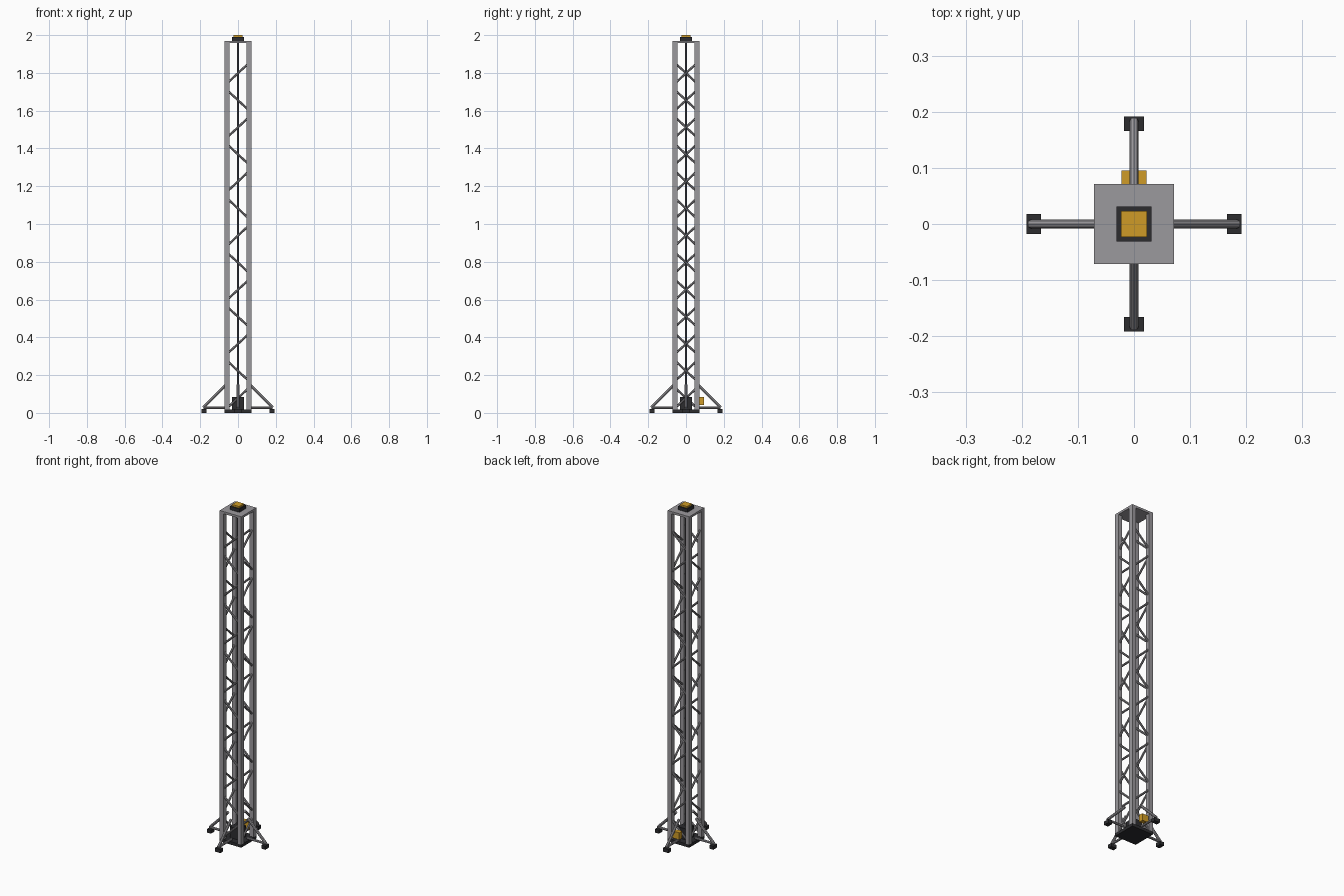
import bpy
from mathutils import Vector

cube = bpy.data.objects.get("Cube")
if cube:
    bpy.data.objects.remove(cube, do_unlink=True)


def material(name, rgb):
    m = bpy.data.materials.new(name)
    m.use_nodes = True
    m.diffuse_color = (*rgb, 1)
    m.node_tree.nodes["Principled BSDF"].inputs["Base Color"].default_value = (*rgb, 1)
    return m


steel = material("light steel", (0.33, 0.32, 0.34))
cable_grey = material("dark steel", (0.13, 0.13, 0.15))
black = material("black rubber", (0.025, 0.025, 0.028))
yellow = material("amber yellow", (0.62, 0.33, 0.02))


def box(name, low, high, mat):
    low, high = Vector(low), Vector(high)
    bpy.ops.mesh.primitive_cube_add(size=1, location=(low + high) / 2)
    ob = bpy.context.object
    ob.name = name
    ob.scale = high - low
    ob.data.materials.append(mat)
    return ob


def tube(name, a, b, radius, mat, sides=8):
    a, b = Vector(a), Vector(b)
    bpy.ops.mesh.primitive_cylinder_add(vertices=sides, radius=radius,
                                        depth=(b - a).length, location=(a + b) / 2)
    ob = bpy.context.object
    ob.name = name
    ob.rotation_mode = 'QUATERNION'
    ob.rotation_quaternion = (b - a).to_track_quat('Z', 'Y')
    ob.data.materials.append(mat)
    bpy.ops.object.shade_smooth_by_angle()
    return ob


HALF, POST, BASE, TOP = 0.071, 0.026, 0.018, 1.957
MID = HALF - POST / 2

# Base plate, corner posts and top plate
box("base_plate", (-HALF, -HALF, 0), (HALF, HALF, BASE), black)
for sx in (-1, 1):
    for sy in (-1, 1):
        x, y = sx * MID, sy * MID
        h = POST / 2
        box("corner_post", (x - h, y - h, BASE), (x + h, y + h, TOP), steel)
box("top_plate", (-HALF, -HALF, TOP), (HALF, HALF, 1.97), steel)

# Beacon on top
box("beacon_base", (-0.031, -0.031, 1.97), (0.031, 0.031, 1.99), black)
box("beacon_lamp", (-0.023, -0.023, 1.99), (0.023, 0.023, 2), yellow)

# Lattice braces: front and back match, the two sides oppose each other
BAYS, PITCH, FIRST = 13, 0.1433, 0.079
RISE = 0.054
for bay in range(BAYS):
    z = FIRST + bay * PITCH
    d = RISE if bay % 2 == 0 else -RISE
    for s in (-1, 1):
        tube("face_brace", (-MID, s * MID, z - d), (MID, s * MID, z + d), 0.006, steel)
        tube("side_brace", (s * MID, -MID, z - s * d), (s * MID, MID, z + s * d), 0.006, steel)

# Winch block, central cable and control box
box("winch_block", (-0.031, -0.031, BASE), (0.031, 0.031, 0.083), black)
tube("central_cable", (0, 0, 0.08), (0, 0, TOP), 0.005, cable_grey)
box("control_box", (-0.022, 0.068, 0.043), (0.022, 0.095, 0.085), yellow)

# Four outriggers with feet
for dx, dy in ((1, 0), (0, 1), (-1, 0), (0, -1)):
    out, across = Vector((dx, dy, 0)), Vector((-dy, dx, 0))

    def at(r, z):
        return out * r + Vector((0, 0, z))

    tube("outrigger_beam", at(0.06, 0.028), at(0.182, 0.028), 0.007, steel)
    tube("outrigger_stay", at(0.065, 0.148), at(0.184, 0.028), 0.008, steel)
    p, q = at(0.166, 0) - across * 0.018, at(0.192, 0.021) + across * 0.018
    box("foot", [min(u, v) for u, v in zip(p, q)], [max(u, v) for u, v in zip(p, q)], black)
